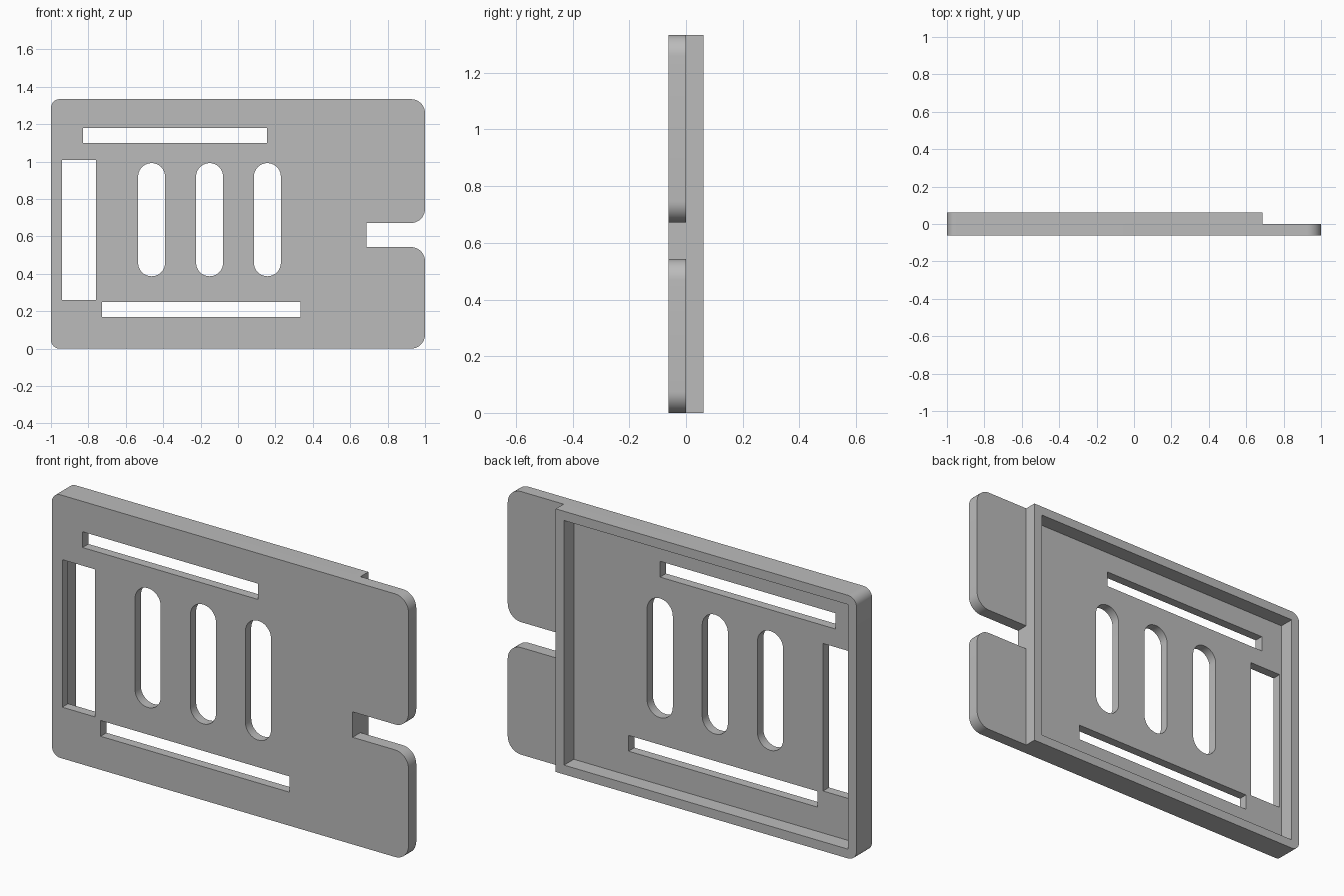
import bpy, bmesh
from math import sin, cos, pi

cube = bpy.data.objects.get("Cube")
if cube:
    bpy.data.objects.remove(cube, do_unlink=True)

FRONT, BACK = -0.0625, 0.0625
HEIGHT = 1.334
WALL = 0.047
STEP = 0.687          # where the raised frame ends and the thin tabs begin

grey = bpy.data.materials.new("plain grey")
grey.use_nodes = True
colour = (0.5, 0.5, 0.5, 1)
grey.diffuse_color = colour
grey.node_tree.nodes["Principled BSDF"].inputs["Base Color"].default_value = colour


def rounded(corners, steps=10):
    """Counter-clockwise outline from (x, z, radius, start angle in quarter turns)."""
    points = []
    for x, z, r, quarter in corners:
        if r == 0:
            points.append((x, z))
            continue
        a0 = quarter * pi / 2
        for i in range(steps + 1):
            a = a0 + i / steps * pi / 2
            points.append((x + r * cos(a), z + r * sin(a)))
    return points


def box_corners(x0, x1, z0, z1, left=0, right=0):
    return [(x0 + left, z0 + left, left, 2), (x1 - right, z0 + right, right, 3),
            (x1 - right, z1 - right, right, 0), (x0 + left, z1 - left, left, 1)]


def prism(name, points, y0, y1):
    bm = bmesh.new()
    face = bm.faces.new([bm.verts.new((x, y0, z)) for x, z in points])
    moved = bmesh.ops.extrude_face_region(bm, geom=[face])["geom"]
    bmesh.ops.translate(bm, vec=(0, y1 - y0, 0),
                        verts=[v for v in moved if isinstance(v, bmesh.types.BMVert)])
    bmesh.ops.recalc_face_normals(bm, faces=bm.faces)
    mesh = bpy.data.meshes.new(name)
    bm.to_mesh(mesh)
    bm.free()
    mesh.materials.append(grey)
    obj = bpy.data.objects.new(name, mesh)
    bpy.context.collection.objects.link(obj)
    return obj


# Full-thickness plate with rounded corners and the notch between the tabs
r, low, high = 0.075, 0.543, 0.672
bottom_left, bottom_right, top_right, top_left = box_corners(-1, 1, 0, HEIGHT, 0.047, r)
plate = prism("tray_plate", rounded([
    bottom_left, bottom_right,
    (1 - r, low - r, r, 0), (STEP, low, 0, 0),
    (STEP, high, 0, 0), (1 - r, high + r, r, 3),
    top_right, top_left]), FRONT, BACK)

# Cutters: thin tabs, rear recess, then the through slots
cutters = [
    prism("tab_cutter", rounded(box_corners(STEP, 1.2, -0.2, HEIGHT + 0.2)), 0, 0.2),
    prism("recess_cutter", rounded(box_corners(-1 + WALL, STEP - WALL, WALL, HEIGHT - WALL)),
          FRONT + WALL, 0.2)]
slots = [(-0.828, 0.156, 1.10, 1.18), (-0.727, 0.333, 0.17, 0.25), (-0.942, -0.758, 0.26, 1.008)]
for slot in slots:
    cutters.append(prism("slot_cutter", rounded(box_corners(*slot)), -0.2, 0.2))
for x in (-0.462, -0.152, 0.157):
    hw = 0.072
    pill = rounded(box_corners(x - hw, x + hw, 0.387, 0.992, hw, hw - 0.0005))
    cutters.append(prism("pill_slot_cutter", pill, -0.2, 0.2))

bpy.ops.object.select_all(action="DESELECT")
bpy.context.view_layer.objects.active = plate
plate.select_set(True)
for cutter in cutters:
    cutter.hide_render = True
    mod = plate.modifiers.new("cut", "BOOLEAN")
    mod.operation = "DIFFERENCE"
    mod.solver = "EXACT"
    mod.object = cutter
    bpy.ops.object.modifier_apply(modifier=mod.name)
    bpy.data.objects.remove(cutter, do_unlink=True)

bpy.ops.object.shade_smooth_by_angle(angle=pi / 6)
